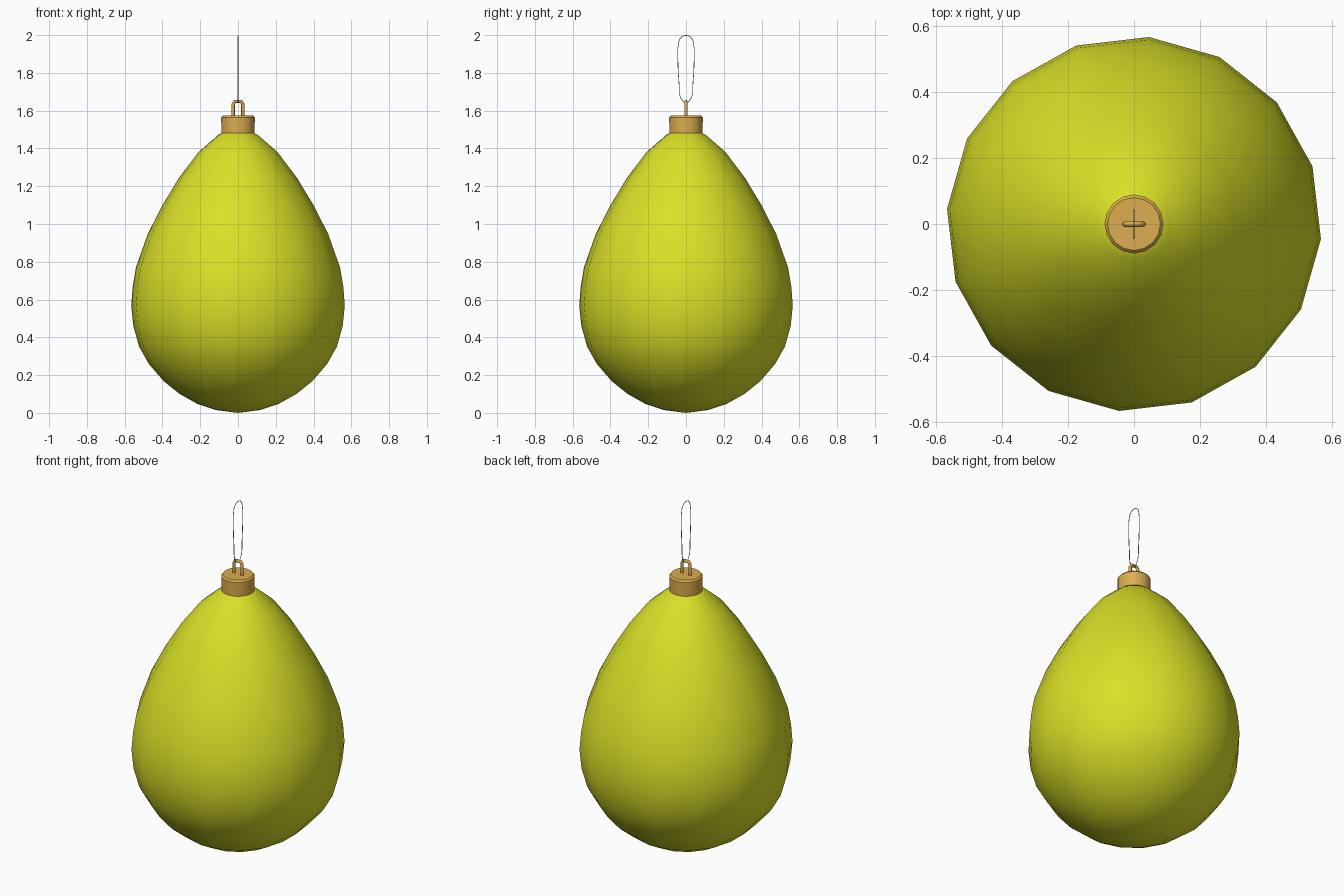
import bpy, bmesh, math
from mathutils import Matrix, Vector

if "Cube" in bpy.data.objects:
    bpy.data.objects.remove(bpy.data.objects["Cube"])


def material(name, color):
    m = bpy.data.materials.new(name)
    m.diffuse_color = (*color, 1)
    m.use_nodes = True
    m.node_tree.nodes["Principled BSDF"].inputs["Base Color"].default_value = m.diffuse_color
    return m


def finish(obj, angle, mat=None):
    if mat:
        obj.data.materials.append(mat)
    bpy.ops.object.select_all(action='DESELECT')
    obj.select_set(True)
    bpy.context.view_layer.objects.active = obj
    bpy.ops.object.shade_smooth_by_angle(angle=math.radians(angle))


def lathe(name, profile, sides, turn, angle, mat):
    """Spin an (r, z) profile around z; both ends sit on the axis."""
    bm = bmesh.new()
    rot = Matrix.Rotation(math.radians(turn), 3, 'Z')
    verts = [bm.verts.new(rot @ Vector((r, 0, z))) for r, z in profile]
    edges = [bm.edges.new(p) for p in zip(verts, verts[1:])]
    bmesh.ops.spin(bm, geom=verts + edges, axis=(0, 0, 1), cent=(0, 0, 0),
                   angle=math.tau, steps=sides, use_merge=True)
    bmesh.ops.remove_doubles(bm, verts=bm.verts, dist=1e-4)
    bmesh.ops.recalc_face_normals(bm, faces=bm.faces)
    mesh = bpy.data.meshes.new(name)
    bm.to_mesh(mesh)
    bm.free()
    obj = bpy.data.objects.new(name, mesh)
    bpy.context.collection.objects.link(obj)
    finish(obj, angle, mat)


def wire(name, points, radius, closed, smooth, res, mat=None):
    """Tube along a path, converted to a mesh."""
    cu = bpy.data.curves.new(name, 'CURVE')
    cu.dimensions = '3D'
    cu.bevel_depth = radius
    cu.bevel_resolution = res
    cu.resolution_u = 6
    sp = cu.splines.new('BEZIER')
    sp.bezier_points.add(len(points) - 1)
    for bp, co in zip(sp.bezier_points, points):
        bp.co = co
        bp.handle_left_type = bp.handle_right_type = 'AUTO' if smooth else 'VECTOR'
    if not smooth:
        cu.resolution_u = 1
    sp.use_cyclic_u = closed
    obj = bpy.data.objects.new(name, cu)
    bpy.context.collection.objects.link(obj)
    bpy.ops.object.select_all(action='DESELECT')
    obj.select_set(True)
    bpy.context.view_layer.objects.active = obj
    bpy.ops.object.convert(target='MESH')
    finish(bpy.context.object, 60, mat)


lime = material("lime", (0.70, 0.75, 0.02))
gold = material("gold", (0.72, 0.42, 0.08))

# Pear-shaped bauble, 16 sides
lathe("bauble",
      [(0, 0), (0.117, 0.015), (0.215, 0.047), (0.31, 0.1), (0.395, 0.168),
       (0.472, 0.257), (0.525, 0.35), (0.556, 0.46), (0.567, 0.57),
       (0.559, 0.67), (0.542, 0.77), (0.48, 0.945), (0.404, 1.095),
       (0.313, 1.245), (0.208, 1.383), (0.107, 1.47), (0.07, 1.49), (0, 1.495)],
      16, -4.6, 60, lime)

# Metal cap with a softened rim
lathe("cap",
      [(0, 1.483), (0.088, 1.483), (0.089, 1.564), (0.080, 1.574), (0, 1.575)],
      16, 0, 40, gold)

# Arched eyelet on the cap
wire("eyelet",
     [(-0.026, 0, 1.56), (-0.026, 0, 1.632), (-0.018, 0, 1.649), (0.018, 0, 1.649),
      (0.026, 0, 1.632), (0.026, 0, 1.56)], 0.009, False, False, 2, gold)

# Thin hanging thread loop
half = [(0.026, 1.665), (0.037, 1.75), (0.043, 1.87), (0.042, 1.94), (0.028, 1.985)]
loop = ([(0, 0, 1.643)] + [(0, y, z) for y, z in half] + [(0, 0, 1.998)]
        + [(0, -y, z) for y, z in reversed(half)])
wire("thread", loop, 0.002, True, True, 1)
